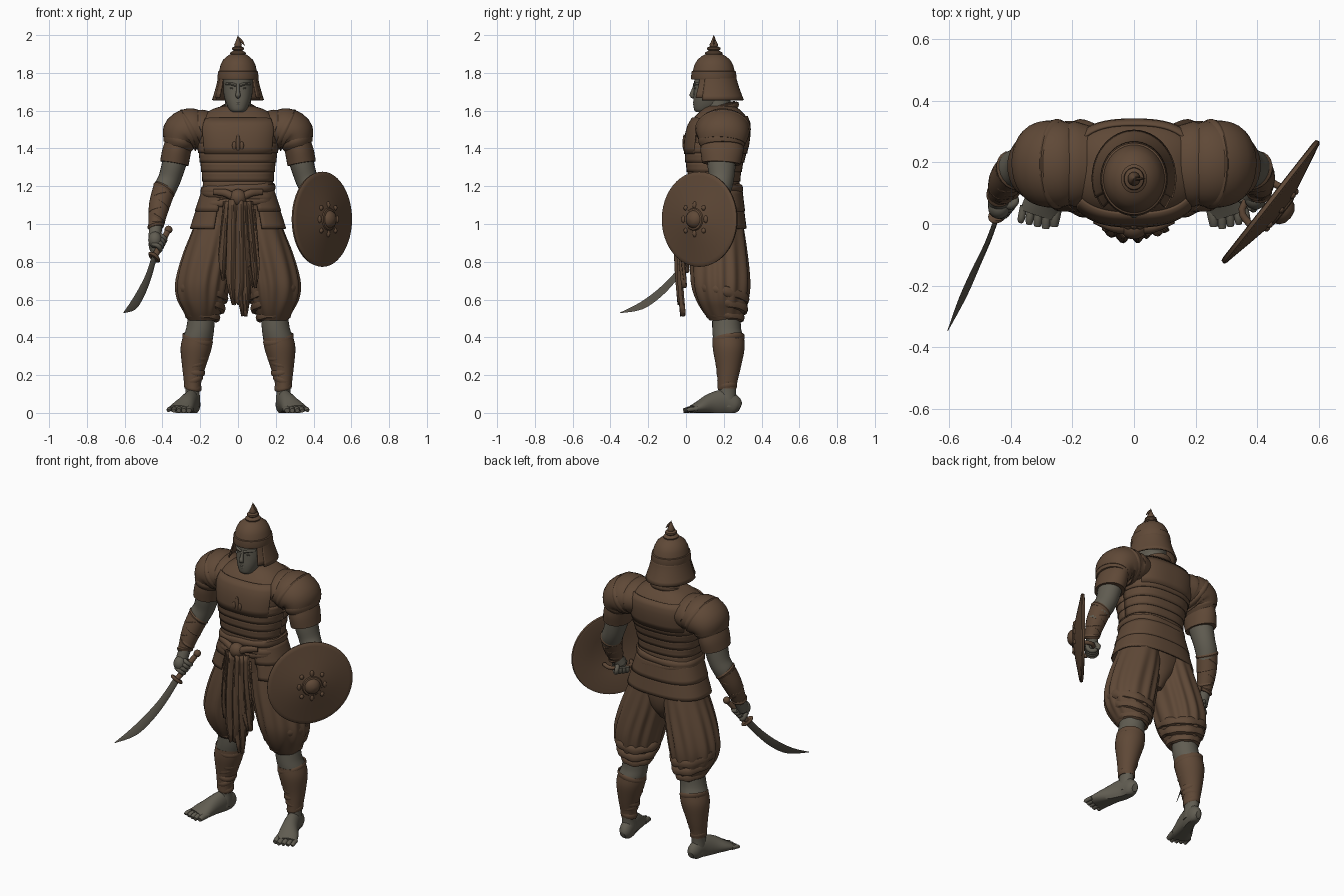
import bpy, bmesh, math
from math import sin, cos, pi, radians
from mathutils import Vector, Matrix


def material(name, col):
    m = bpy.data.materials.new(name)
    m.diffuse_color = (*col, 1)
    return m


BROWN = material("brown leather", (0.115, 0.066, 0.038))
SKIN = material("grey skin", (0.118, 0.108, 0.083))
STEEL = material("dull steel", (0.10, 0.09, 0.07))


# ---------- helpers ----------
def grid(name, rows, mat, s=1, closed=True, caps=True, thick=0):
    bm = bmesh.new()
    vs = [[bm.verts.new((p[0] * s, p[1], p[2])) for p in r] for r in rows]
    n = len(rows[0])
    for a, b in zip(vs, vs[1:]):
        for j in range(n if closed else n - 1):
            k = (j + 1) % n
            bm.faces.new((a[j], a[k], b[k], b[j]))
    if caps and closed:
        bm.faces.new(vs[0])
        bm.faces.new(vs[-1])
    bmesh.ops.recalc_face_normals(bm, faces=bm.faces)
    me = bpy.data.meshes.new(name)
    bm.to_mesh(me)
    bm.free()
    me.shade_smooth()
    me.set_sharp_from_angle(angle=radians(40))
    me.materials.append(mat)
    ob = bpy.data.objects.new(name, me)
    bpy.context.collection.objects.link(ob)
    if thick:
        mod = ob.modifiers.new("thickness", 'SOLIDIFY')
        mod.thickness, mod.offset = thick, 0
    return ob


def spline(keys, k=4):
    out = []
    for i in range(len(keys) - 1):
        p = [keys[max(i - 1, 0)], keys[i], keys[i + 1], keys[min(i + 2, len(keys) - 1)]]
        for q in range(k):
            t = q / k
            out.append([0.5 * (2 * b + (c - a) * t + (2 * a - 5 * b + 4 * c - d) * t * t
                               + (3 * b - a - 3 * c + d) * t ** 3) for a, b, c, d in zip(*p)])
    return out + [list(keys[-1])]


def oval(th, rx, ry, p=2):
    c, d = cos(th), sin(th)
    return (math.copysign(abs(c) ** (2 / p), c) * rx, math.copysign(abs(d) ** (2 / p), d) * ry)


def loft(name, keys, mat, s=1, p=2, n=32, k=4, fold=0, count=9):
    # stacked horizontal ovals (x, y, z, rx, ry), optionally pleated
    rows, sp = [], spline(keys, k)
    for i, (x, y, z, rx, ry) in enumerate(sp):
        v, row = i / (len(sp) - 1), []
        for j in range(n):
            th = 2 * pi * j / n
            f = 1 + fold * sin(pi * v) * sin(count * th + 2.5 * v + sin(3 * th))
            a, b = oval(th, rx * f, ry * f, p)
            row.append((x + a, y + b, z))
        rows.append(row)
    return grid(name, rows, mat, s)


def tube(name, keys, mat, s=1, ref=(0, 1, 0), n=20, k=4, floor=False):
    # swept oval (x, y, z, radius along ref, other radius)
    sp, rows = spline(keys, k), []
    for i, q in enumerate(sp):
        t = (Vector(sp[min(i + 1, len(sp) - 1)][:3]) - Vector(sp[max(i - 1, 0)][:3])).normalized()
        a = Vector(ref)
        a = (a - t * a.dot(t)).normalized()
        b = t.cross(a)
        row = [Vector(q[:3]) + a * q[3] * cos(2 * pi * j / n) + b * q[4] * sin(2 * pi * j / n) for j in range(n)]
        if floor:
            row = [(v.x, v.y, max(v.z, 0)) for v in row]
        rows.append(row)
    return grid(name, rows, mat, s)


def hoop(name, c, rx, ry, r, rz, mat, s=1, tx=0, ty=0, p=2, wob=0):
    # rolled band around a part, tilted by tx and ty
    rows = []
    for i in range(48):
        th, row = 2 * pi * i / 48, []
        w = 1 + wob * sin(7 * th)
        for j in range(8):
            f = 2 * pi * j / 8
            x, y = oval(th, rx + r * w * cos(f), ry + r * w * cos(f), p)
            row.append((c[0] + x, c[1] + y, c[2] + tx * x + ty * y + rz * w * sin(f)))
        rows.append(row)
    return grid(name, rows + rows[:1], mat, s, caps=False)


def shell(name, fn, a0, a1, v0, v1, mat, thick=0.008, nu=48, nv=5):
    rows = [[fn(radians(a0 + (a1 - a0) * j / nu), v0 + (v1 - v0) * i / nv, i / nv)
             for j in range(nu + 1)] for i in range(nv + 1)]
    return grid(name, rows, mat, closed=False, thick=thick)


def lathe(name, prof, mat, m, n=48):
    return grid(name, [[m @ Vector((r * cos(2 * pi * j / n), r * sin(2 * pi * j / n), h))
                        for j in range(n)] for r, h in prof], mat)


def ball(name, c, r, mat, s=1):
    rows = [[(c[0] + r[0] * sin(f) * cos(j * pi / 10), c[1] + r[1] * sin(f) * sin(j * pi / 10), c[2] + r[2] * cos(f))
             for j in range(20)] for f in [0.02 + (pi - 0.04) * i / 12 for i in range(13)]]
    return grid(name, rows, mat, s)


# ---------- torso ----------
BODY = spline([(0, .165, 1.0, .2, .13), (0, .155, 1.1, .19, .13), (0, .15, 1.2, .18, .128),
               (0, .15, 1.3, .19, .142), (0, .16, 1.4, .207, .162), (0, .172, 1.5, .217, .162),
               (0, .182, 1.56, .2, .142), (0, .185, 1.605, .14, .1), (0, .185, 1.625, .08, .07)], 5)
loft("torso", BODY, BROWN, p=2.6, n=48, k=1)


def body(th, z, off):
    for a, b in zip(BODY, BODY[1:]):
        if a[2] <= z <= b[2] + 1e-6:
            t = (z - a[2]) / (b[2] - a[2])
            y, rx, ry = (a[i] + (b[i] - a[i]) * t for i in (1, 3, 4))
            x, d = oval(th, rx + off, ry + off, 2.6)
            return (x, y + d, z)


for i in range(6):  # overlapping lames around belly and back
    z = 1.43 - i * .05
    shell("torso_lame", lambda th, v, t: body(th, v, .001 + .005 * t), 0, 360, z, z - .055, BROWN, thick=.006, nv=3)
shell("chest_plate", lambda th, v, t: body(th, v, .005), -142, -38, 1.56, 1.37, BROWN, .01)
shell("back_plate", lambda th, v, t: body(th, v, .004), 38, 142, 1.57, 1.40, BROWN, .01)
for x, z, h in ((0, 1.43, .045), (-.02, 1.415, .022), (.02, 1.415, .022)):
    ball("chest_emblem", (x, -.01, z), (.011, .008, h), BROWN)
hoop("collar", (0, .168, 1.6), .088, .1, .013, .018, BROWN, ty=.3)
hoop("collar_lining", (0, .168, 1.612), .074, .085, .01, .014, BROWN, ty=.3)


# ---------- skirt, sash and hanging cloth ----------
def skirt(th, v, t):
    x, y = oval(th, .188 + .06 * v + .004 * t, .138 + .013 * v + .004 * t, 2.5)
    return (x, .157 + .005 * v + y, 1.18 - .205 * v)


shell("skirt_upper", skirt, -67, 247, 0, .55, BROWN, .008)
shell("skirt_lower", skirt, -65, 245, .5, 1, BROWN, .008)
for z, tx in ((1.185, .05), (1.15, -.08), (1.115, .06)):
    hoop("sash", (0, .153, z), .188, .14, .011, .022, BROWN, tx=tx, p=2.5, wob=.1)
ball("sash_knot", (0, -.01, 1.14), (.045, .04, .045), BROWN)
for sx in (-1, 1):
    tube("sash_loop", [(.02, -.015, 1.14, .02, .02), (.07, -.01, 1.165, .016, .02), (.13, .01, 1.17, .008, .015)], BROWN, s=sx)


def cloth(cx, w, drift, top, bot, y0, ph):
    rows = []
    for i in range(13):
        v, row = i / 12, []
        for j in range(17):
            u = j / 16 - .5
            row.append((cx + drift * v + w * u * (1 + .3 * v) * (1 if v < .8 else 1 - 3 * (v - .8)),
                        y0 - .018 * sin(pi * v) + .011 * sin(u * 12 + ph + v),
                        top + (bot - top) * v + .05 * v * abs(u) * (1 + sin(9 * u + ph))))
        rows.append(row)
    grid("hanging_cloth", rows, BROWN, closed=False, thick=.008)


for a in ((-.045, .06, -.03, 1.12, .7, -.012, 0), (-.01, .08, -.005, 1.13, .57, -.03, 1), (.02, .06, .015, 1.12, .51, -.016, 2),
          (.05, .05, .04, 1.12, .66, -.008, 3), (.02, .14, .005, 1.08, .74, .005, 4)):
    cloth(*a)
loft("pelvis", [(0, .17, 1.06, .185, .125), (0, .175, .96, .17, .125), (0, .18, .87, .09, .1), (0, .18, .8, .03, .05)], BROWN)

# ---------- legs ----------
for s in (-1, 1):
    loft("baggy_trouser", [(.1, .17, 1.05, .11, .125), (.122, .172, .95, .125, .138), (.147, .175, .85, .138, .147),
                           (.173, .18, .75, .142, .152), (.188, .185, .67, .14, .15), (.192, .192, .6, .127, .136),
                           (.19, .2, .54, .1, .113), (.188, .21, .49, .075, .085)], BROWN, s, n=96, fold=.045, count=12)
    hoop("trouser_roll", (.192, .192, .63), .118, .124, .022, .03, BROWN, s, tx=.15, ty=-.2, wob=.12)
    hoop("trouser_roll", (.19, .2, .575), .1, .108, .024, .03, BROWN, s, tx=.15, ty=-.2, wob=.12)
    hoop("trouser_cuff", (.188, .208, .515), .076, .086, .018, .025, BROWN, s, tx=.1, ty=-.1, wob=.1)
    loft("lower_leg", [(.19, .215, .54, .07, .075), (.2, .215, .45, .074, .076), (.215, .225, .38, .078, .08),
                       (.232, .225, .25, .056, .06), (.24, .22, .13, .038, .046), (.24, .215, .07, .04, .05), (.24, .215, .03, .04, .055)], SKIN, s)
    loft("shin_wrap", [(.213, .224, .4, .08, .083), (.222, .226, .34, .082, .084), (.234, .225, .24, .061, .065),
                       (.24, .22, .17, .047, .053), (.24, .218, .13, .043, .05)], BROWN, s)
    for i in range(7):
        t = i / 6
        r = .076 - .034 * t ** .8
        hoop("shin_band", (.214 + .026 * t, .225 - .005 * t, .39 - .25 * t), r, r + .004, .005, .016, BROWN, s,
             tx=.2 * (-1) ** i, ty=.15)
    tube("foot", [(.235, .288, .03, .018, .022), (.235, .262, .04, .036, .05), (.245, .2, .054, .041, .068),
                  (.268, .13, .044, .049, .058), (.294, .07, .028, .062, .036), (.308, .03, .018, .064, .022)],
         SKIN, s, ref=(1, 0, 0), floor=True)
    for i in range(5):
        x, r = .256 + i * .027, .018 - .0015 * i
        tip = -.014 + .007 * abs(i - 1)
        tube("toe", [(x - .006, .06, .022, r, r), (x + .002, .02, .018, r, r), (x + .004, tip, .012, r * .75, r * .75)],
             SKIN, s, ref=(1, 0, 0), n=10, floor=True)

# ---------- arms ----------
for s in (-1, 1):
    tube("sleeve", [(.13, .195, 1.5, .12, .09), (.19, .195, 1.503, .138, .102), (.205, .195, 1.5, .134, .098),
                    (.245, .195, 1.5, .142, .114), (.295, .195, 1.478, .139, .11), (.32, .192, 1.43, .122, .083)], BROWN, s, n=32)
    tube("sleeve_ridge", [(.235, .195, 1.51, .14, .103), (.25, .195, 1.502, .147, .117), (.265, .195, 1.495, .14, .11)], BROWN, s, n=32)
    tube("sleeve_band", [(.3, .193, 1.46, .122, .085), (.312, .192, 1.435, .127, .088), (.322, .192, 1.41, .112, .078)], BROWN, s, n=32)
    tube("sleeve_cuff", [(.312, .192, 1.43, .112, .072), (.326, .19, 1.38, .113, .076), (.337, .187, 1.32, .102, .076)], BROWN, s, n=32)
    tube("upper_arm", [(.31, .19, 1.42, .075, .068), (.338, .188, 1.32, .075, .064), (.362, .188, 1.24, .066, .06),
                       (.39, .175, 1.18, .062, .06), (.41, .15, 1.11, .05, .05)], SKIN, s)
    w = Vector((.435, .1, .99)) if s < 0 else Vector((.405, .112, 1.03))
    e = Vector((.392, .174, 1.18))
    tube("forearm_wrap", [(*e, .062, .06), (*(e.lerp(w, .45) + Vector((.006, 0, 0))), .058, .055), (*w, .042, .04)], BROWN, s)
    for i in range(6):
        c, d = e.lerp(w, i / 5), (w - e).normalized()
        r = .064 - .019 * i / 5
        c += Vector((.005 * sin(pi * i / 5), 0, 0))
        q = d * .012 + Vector((.005 * (-1) ** i, 0, 0))
        tube("forearm_band", [(*(c - q), r - .004, r - .006), (*c, r + .003, r + .001), (*(c + q), r - .004, r - .006)], BROWN, s, k=2)


def fist(c, axis, wrist, s):
    axis = axis.normalized()
    side = axis.cross((wrist - c)).normalized()
    up = side.cross(axis)
    ball("palm", c * 1 + up * .022 + side * .012, (.036, .038, .044), SKIN, s)
    tube("wrist", [(*wrist, .036, .034), (*(c + up * .02), .034, .034)], SKIN, s)
    for i in range(4):
        o = c + axis * (i - 1.5) * .021
        tube("finger", [(*(o + (up * cos(a) + side * sin(a)) * .029), .0125, .0125) for a in (.6, 1.5, 2.4, 3.3, 4.2, 5)],
             SKIN, s, ref=axis, n=10, k=3)
    tube("thumb", [(*(c + up * .03 - side * .01 + axis * .02), .014, .014), (*(c - side * .035 + axis * .035), .013, .013),
                   (*(c - up * .025 - side * .025 + axis * .04), .01, .01)], SKIN, s, ref=axis, n=10)


# ---------- sword ----------
pom, grd = Vector((-.368, .125, .97)), Vector((-.443, .03, .825))
ax = (grd - pom).normalized()
fist(Vector((.425, .068, .90)), Vector((-ax.x, ax.y, ax.z)), Vector((.436, .098, .985)), -1)
flat = (.8, -.35, .48)
tube("sword_grip", [(*pom, .013, .015), (*pom.lerp(grd, .5), .015, .017), (*grd, .014, .016)], BROWN, n=12)
ball("pommel", pom, (.021, .021, .021), BROWN)
tube("sword_guard", [(*(grd - ax * .008), .022, .034), (*grd, .026, .042), (*(grd + ax * .01), .022, .034)], BROWN, ref=flat)
tube("sword_blade", [(-.443, .03, .825, .006, .019), (-.474, -.055, .722, .006, .022), (-.513, -.14, .635, .006, .026),
                     (-.555, -.235, .568, .005, .024), (-.606, -.348, .53, .001, .002)], STEEL, ref=flat, n=4)

# ---------- shield ----------
cen, nrm = Vector((.447, .07, 1.025)), Vector((.787, -.617, 0))
along = Vector((.617, .787, 0))
m = Matrix.Translation(cen) @ nrm.to_track_quat('Z', 'Y').to_matrix().to_4x4()
lathe("shield", [(.002, .02), (.13, .008), (.235, -.014), (.249, -.012), (.252, 0), (.246, .006), (.23, .009),
                 (.15, .026), (.1, .036), (.06, .044), (.056, .05), (.046, .052), (.04, .064), (.024, .076), (.002, .08)], BROWN, m)
for i in range(8):
    a, r = i * pi / 4, .085 if i % 2 else .075
    ball("shield_petal", m @ Vector((r * cos(a), r * sin(a), .038)), (.012, .012, .02 if i % 2 == 0 else .014), BROWN)
hand = Vector((.385, .092, .965))
tube("shield_handle", [(*(hand - along * .08 + nrm * .06), .012, .012), (*(hand - along * .055), .012, .012),
                       (*(hand + along * .055), .012, .012), (*(hand + along * .08 + nrm * .06), .012, .012)], BROWN, ref=(0, 0, 1), n=10)
fist(hand, along, Vector((.403, .112, 1.035)), 1)

# ---------- head ----------
loft("neck", [(0, .185, 1.54, .085, .08), (0, .17, 1.62, .07, .07), (0, .165, 1.7, .066, .07)], SKIN)
loft("head", [(0, .095, 1.592, .03, .04), (0, .105, 1.605, .046, .062), (0, .126, 1.645, .065, .087),
              (0, .14, 1.69, .076, .099), (0, .145, 1.74, .078, .102), (0, .145, 1.79, .078, .1)], SKIN, p=2.4)
tube("nose", [(0, .048, 1.74, .008, .008), (0, .038, 1.705, .01, .009), (0, .031, 1.682, .012, .014), (0, .044, 1.672, .01, .01)], SKIN, n=12)
for z, r, y in ((1.645, .006, .042), (1.635, .007, .044)):
    tube("lip", [(-.026, y + .01, z - .003, r * .5, r * .4), (0, y, z, r, r), (.026, y + .01, z - .003, r * .5, r * .4)], SKIN, n=10)
for s in (-1, 1):
    tube("brow", [(.01, .046, 1.733, .009, .008), (.035, .05, 1.742, .01, .008), (.064, .078, 1.742, .006, .006)], SKIN, s, n=10)
    ball("eye", (.031, .055, 1.718), (.013, .01, .006), SKIN, s)

# ---------- helmet ----------
hm = Matrix.Translation((0, .147, 0)) @ Matrix.Diagonal((.92, 1.02, 1, 1))
lathe("helmet_dome", [(.1, 1.772), (.116, 1.765), (.119, 1.775), (.114, 1.808), (.108, 1.811), (.101, 1.84), (.085, 1.87),
                      (.06, 1.89), (.044, 1.898), (.046, 1.906), (.038, 1.912), (.026, 1.917), (.036, 1.926), (.034, 1.934),
                      (.02, 1.94), (.022, 1.95), (.014, 1.965), (.001, 2.0)], BROWN, hm)
tube("spire_hook", [(.004, .147, 1.985, .005, .006), (.02, .147, 1.965, .005, .007), (.036, .147, 1.945, .001, .001)], BROWN, n=8)


def guard(th, v, t):
    return ((.1 + .033 * v ** 1.3) * cos(th), .148 + (.112 + .042 * v ** 1.3) * sin(th), 1.785 - .13 * v)


shell("neck_guard", guard, -24, 204, 0, 1, BROWN, .01, nv=6)
shell("cheek_guard", lambda th, v, t: guard(th, v * .9, t), -40, -20, 0, 1, BROWN, .008, nu=6)
shell("cheek_guard", lambda th, v, t: guard(th, v * .9, t), 200, 220, 0, 1, BROWN, .008, nu=6)
